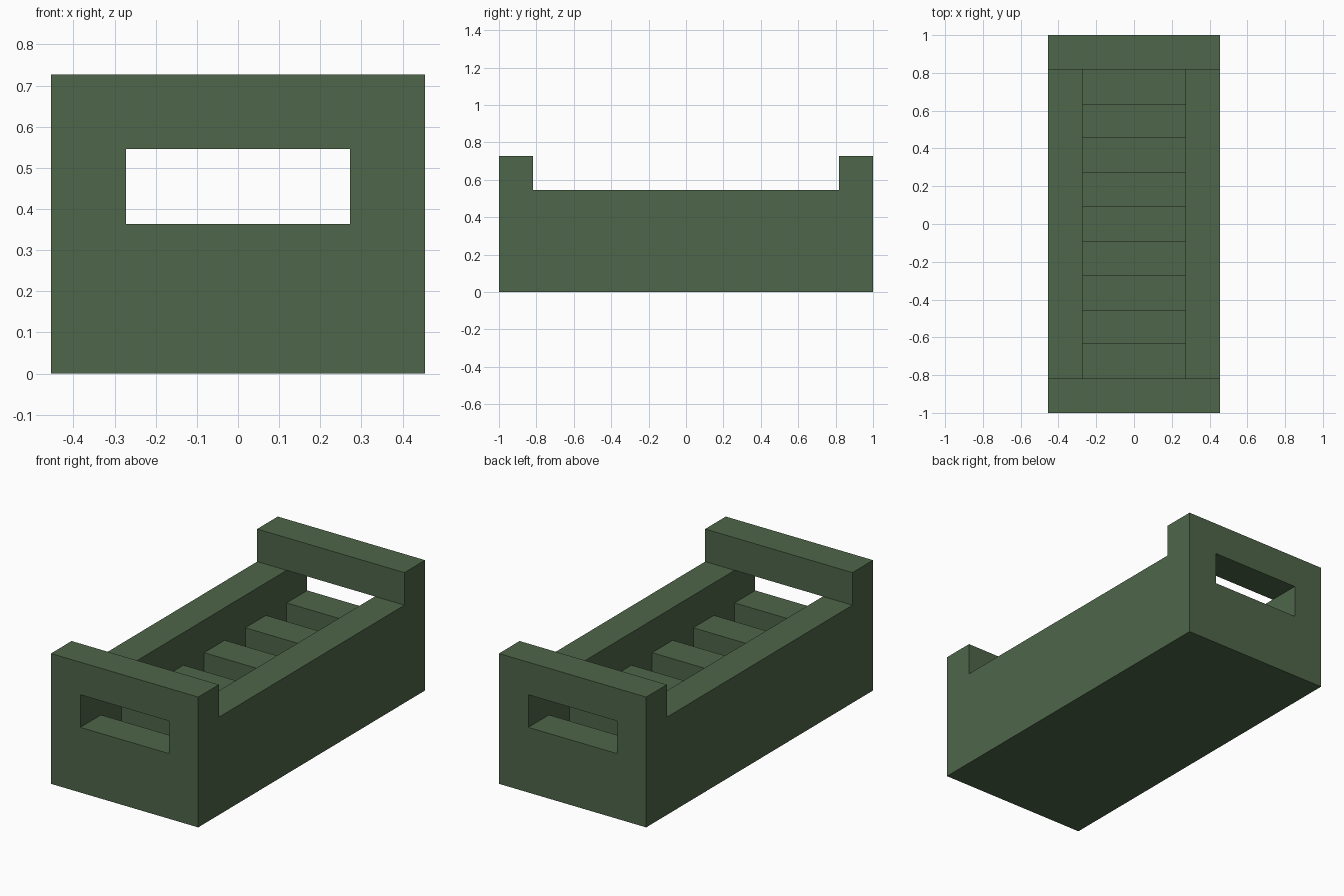
import bpy

if "Cube" in bpy.data.objects:
    bpy.data.objects.remove(bpy.data.objects["Cube"], do_unlink=True)

U = 2 / 11  # one grid block: the crate is 5 wide, 11 long, 4 high

green = bpy.data.materials.new("crate green")
COLOR = (0.077, 0.132, 0.067, 1)
green.use_nodes = True
green.diffuse_color = COLOR
green.node_tree.nodes["Principled BSDF"].inputs["Base Color"].default_value = COLOR


def box(name, width, length, bottom, top, y=0):
    """Box centred on x = 0, measured in blocks."""
    bpy.ops.mesh.primitive_cube_add(size=1, location=(0, y * U, (bottom + top) / 2 * U))
    obj = bpy.context.object
    obj.name = name
    obj.scale = (width * U, length * U, (top - bottom) * U)
    bpy.ops.object.transform_apply(location=False, rotation=False, scale=True)
    obj.data.materials.append(green)
    return obj


def cut(target, cutter):
    """Subtract the cutter from the target, then discard it."""
    cutter.hide_render = True
    mod = target.modifiers.new(cutter.name, "BOOLEAN")
    mod.operation = "DIFFERENCE"
    mod.solver = "EXACT"
    mod.object = cutter
    bpy.context.view_layer.objects.active = target
    bpy.ops.object.modifier_apply(modifier=mod.name)
    bpy.data.objects.remove(cutter, do_unlink=True)


# Crate body: lowered sides, open inside, a hand hole in each end
crate = box("crate_body", 5, 11, 0, 4)
cut(crate, box("side_notch", 7, 9, 3, 5))
cut(crate, box("cavity", 3, 9, 1, 5))
cut(crate, box("hand_holes", 3, 13, 2, 3))

# Four cross slats resting on the floor, with gaps between
for y in (-3, -1, 1, 3):
    box("cross_slat", 3, 1, 1, 2, y)
